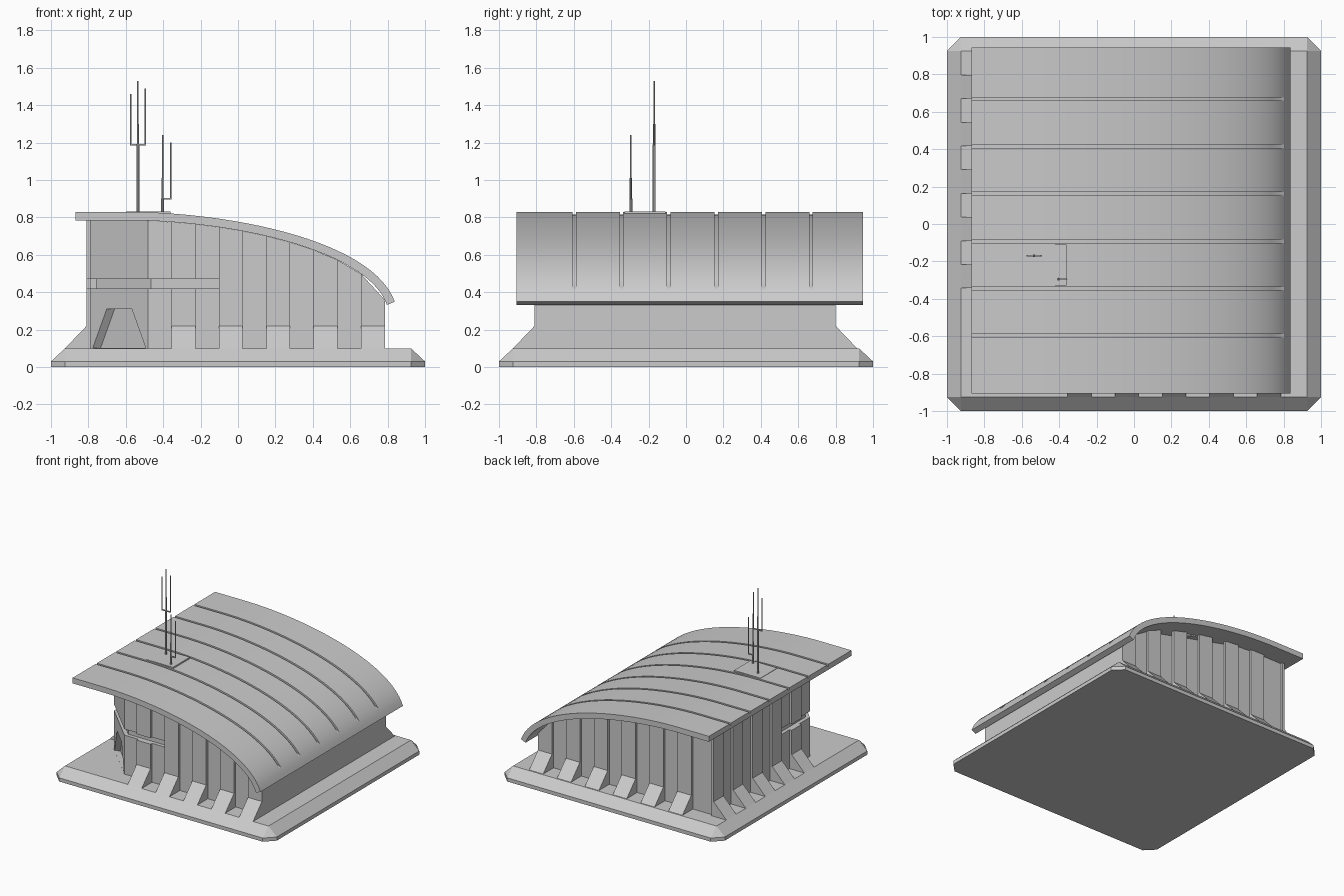
import bpy, bmesh, math
from mathutils import Vector, Matrix
from mathutils.geometry import interpolate_bezier

cube = bpy.data.objects.get("Cube")
if cube:
    bpy.data.objects.remove(cube, do_unlink=True)

grey = bpy.data.materials.new("concrete_grey")
grey.use_nodes = True
grey.diffuse_color = (0.6, 0.6, 0.6, 1)
grey.node_tree.nodes["Principled BSDF"].inputs["Base Color"].default_value = (0.6, 0.6, 0.6, 1)


def finish(bm, name):
    bmesh.ops.recalc_face_normals(bm, faces=bm.faces)
    mesh = bpy.data.meshes.new(name)
    bm.to_mesh(mesh)
    bm.free()
    mesh.materials.append(grey)
    obj = bpy.data.objects.new(name, mesh)
    bpy.context.collection.objects.link(obj)
    return obj


def loft(bm, a, b):
    """Closed solid between two matching rings of points."""
    ra, rb = [bm.verts.new(p) for p in a], [bm.verts.new(p) for p in b]
    bm.faces.new(ra[::-1])
    bm.faces.new(rb)
    for i in range(len(ra)):
        j = (i + 1) % len(ra)
        bm.faces.new((ra[i], ra[j], rb[j], rb[i]))


def box(bm, lo, hi):
    lo, hi = Vector(lo), Vector(hi)
    m = Matrix.Translation((lo + hi) / 2) @ Matrix.Diagonal((*(hi - lo), 1))
    bmesh.ops.create_cube(bm, size=1, matrix=m)


def activate(obj):
    bpy.ops.object.select_all(action='DESELECT')
    obj.select_set(True)
    bpy.context.view_layer.objects.active = obj


def cut(obj, cutter):
    mod = obj.modifiers.new("cut", 'BOOLEAN')
    mod.operation, mod.solver, mod.object = 'DIFFERENCE', 'EXACT', cutter
    activate(obj)
    bpy.ops.object.modifier_apply(modifier=mod.name)
    bpy.data.objects.remove(cutter, do_unlink=True)


# Foundation: clipped corners below, bevelled up to a square top
bm = bmesh.new()
for sx in (-1, 1):
    for sy in (-1, 1):
        for z in (0, 0.03):
            bm.verts.new((sx, sy * 0.925, z))
            bm.verts.new((sx * 0.925, sy, z))
        bm.verts.new((sx * 0.925, sy * 0.925, 0.1))
bmesh.ops.convex_hull(bm, input=bm.verts)
bmesh.ops.dissolve_limit(bm, angle_limit=0.01, verts=bm.verts, edges=bm.edges)
finish(bm, "foundation")

# Roof section: flat lead-in, then a curve sweeping down
curve = interpolate_bezier(Vector((-0.6, 0.83)), Vector((-0.05, 0.83)),
                           Vector((0.72, 0.68)), Vector((0.838, 0.35)), 28)
top = [Vector((-0.87, 0.83))] + [Vector(p[:2]) for p in curve]


def offset(points, depth):
    out = []
    for i, p in enumerate(points):
        t = (points[min(i + 1, len(points) - 1)] - points[max(i - 1, 0)]).normalized()
        out.append(p + Vector((t.y, -t.x)) * depth)
    return out


under = offset(top, 0.045)
groove = offset(top, 0.014)[:-3] + top[-3:]


def under_z(x):
    for a, b in zip(under, under[1:]):
        if a.x <= x <= b.x:
            return a.y + (b.y - a.y) * (x - a.x) / (b.x - a.x)
    return under[-1].y


# Roof panels with narrow sunken grooves between them
bm = bmesh.new()
cuts = [-0.905] + [y for k in range(6) for y in (-0.607 + k * 0.2532, -0.589 + k * 0.2532)] + [0.945]
for i, (y0, y1) in enumerate(zip(cuts, cuts[1:])):
    ring = (groove if i % 2 else top) + under[::-1]
    loft(bm, [(p.x, y0, p.y) for p in ring], [(p.x, y1, p.y) for p in ring])
roof = finish(bm, "roof")
activate(roof)
bpy.ops.object.shade_smooth_by_angle(angle=math.radians(25))

# Wall outline with shallow pilasters and a clipped front corner
W, PITCH, STEP = 0.127, 0.2532, 0.02
front_x = [-0.355 + k * PITCH for k in range(5)]
back_x = [-0.355 + k * PITCH for k in range(-1, 5)]
side_y = [0.67 - k * PITCH for k in range(5)]
F, B, L, R = -0.81, 0.80, -0.81, 0.785
plan = [(L + STEP, -0.48), (-0.48, F + STEP)]
for x in front_x:
    plan += [(x, F + STEP), (x, F), (x + W, F), (x + W, F + STEP)]
plan[-2:] = [(R, F), (R, B)]
for x in back_x[::-1]:
    plan += [(x + W, B - STEP), (x + W, B), (x, B), (x, B - STEP)]
i = plan.index((R, B)) + 1
del plan[i:i + 2]
plan.append((L + STEP, B - STEP))
for y in side_y:
    plan += [(L + STEP, y + W), (L, y + W), (L, y), (L + STEP, y)]
bm = bmesh.new()
loft(bm, [(x, y, 0.09) for x, y in plan], [(x, y, under_z(x)) for x, y in plan])
walls = finish(bm, "walls")

# Window slot wrapping round the clipped corner
slot = [(-0.9, -0.1), (-0.9, -0.52), (-0.52, -0.9), (-0.1, -0.9),
        (-0.1, -0.76), (-0.465, -0.76), (-0.76, -0.465), (-0.76, -0.1)]
bm = bmesh.new()
loft(bm, [(x, y, 0.42) for x, y in slot], [(x, y, 0.47) for x, y in slot])
cut(walls, finish(bm, "slot_cutter"))

# Tapered doorway sunk in the clipped corner
mid, along, inward = Vector((-0.635, -0.635, 0)), Vector((1, -1, 0)), Vector((1, 1, 0))


def door_ring(depth, shrink):
    return [mid + inward * depth + along * (s * (half - shrink)) + Vector((0, 0, z))
            for s, half, z in ((-1, 0.15, 0.101), (1, 0.15, 0.101), (1, 0.075, 0.31), (-1, 0.075, 0.31))]


bm = bmesh.new()
loft(bm, door_ring(-0.02, 0), door_ring(0.03, 0.02))
cut(walls, finish(bm, "door_cutter"))

# Sloping buttresses at the foot of each pilaster
bm = bmesh.new()


def buttress(corner, tangent, outward):
    c, t, o = Vector((*corner, 0)), Vector((*tangent, 0)), Vector((*outward, 0))
    ring = [c - o * 0.01 + Vector((0, 0, 0.095)), c + o * 0.115 + Vector((0, 0, 0.1)),
            c + Vector((0, 0, 0.22)), c - o * 0.01 + Vector((0, 0, 0.22))]
    loft(bm, ring, [p + t * W for p in ring])


for x in front_x:
    buttress((x, F), (1, 0), (0, -1))
for x in back_x:
    buttress((x, B), (1, 0), (0, 1))
for y in side_y:
    buttress((L, y), (0, 1), (-1, 0))
finish(bm, "buttresses")

# Mounting plate for the masts
bm = bmesh.new()
box(bm, (-0.6, -0.33, 0.8), (-0.36, -0.11, 0.833))
finish(bm, "mast_plate")


# Masts: stepped poles, crossbars and side rods
def pole(bm, x, y, z0, z1, r):
    bmesh.ops.create_cone(bm, cap_ends=True, segments=8, radius1=r, radius2=r, depth=z1 - z0,
                          matrix=Matrix.Translation((x, y, (z0 + z1) / 2)))


def mast(name, x, y, heights, bar_z, rods):
    bm = bmesh.new()
    z = 0.81
    for h, r in zip(heights, (0.008, 0.006, 0.004)):
        pole(bm, x, y, z, h, r)
        z = h
    for rx, rz in rods:
        box(bm, (min(x, rx), y - 0.004, bar_z - 0.004), (max(x, rx), y + 0.004, bar_z + 0.004))
        pole(bm, rx, y, bar_z - 0.004, rz, 0.004)
    finish(bm, name)


mast("tall_mast", -0.535, -0.17, (1.19, 1.3, 1.53), 1.19, ((-0.573, 1.46), (-0.495, 1.49)))
mast("short_mast", -0.403, -0.295, (0.9, 1.01, 1.24), 0.9, ((-0.36, 1.2),))
